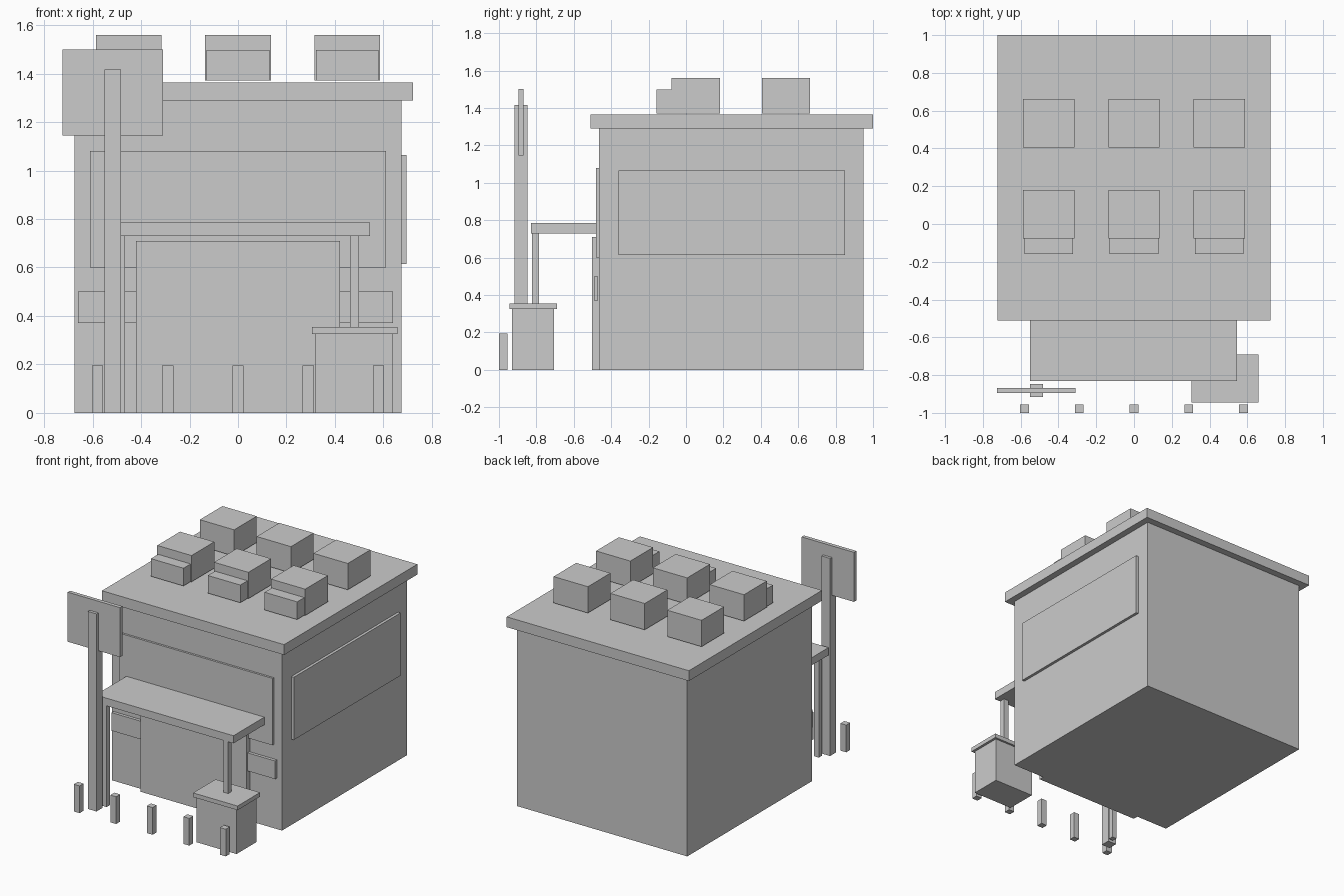
import bpy
import bmesh
from mathutils import Matrix, Vector

cube = bpy.data.objects.get("Cube")
if cube:
    bpy.data.objects.remove(cube, do_unlink=True)

# Single plain material
grey = bpy.data.materials.new("plain grey")
grey.use_nodes = True
colour = (0.6, 0.6, 0.6, 1)
grey.diffuse_color = colour
grey.node_tree.nodes["Principled BSDF"].inputs["Base Color"].default_value = colour


def box(name, x, y, z):
    """Flat-shaded box from (low, high) extents along each axis."""
    low, high = (Vector(v) for v in zip(x, y, z))
    bm = bmesh.new()
    bmesh.ops.create_cube(bm, size=1, matrix=Matrix.Diagonal((*(high - low), 1)))
    mesh = bpy.data.meshes.new(name)
    bm.to_mesh(mesh)
    bm.free()
    mesh.materials.append(grey)
    obj = bpy.data.objects.new(name, mesh)
    obj.location = (low + high) / 2
    bpy.context.collection.objects.link(obj)
    return obj


def span(centre, width):
    return centre - width / 2, centre + width / 2


# Building shell and roof slab
WALL = -0.465
box("building", (-0.675, 0.675), (WALL, 0.95), (0, 1.29))
box("roof_slab", (-0.723, 0.723), (-0.51, 1.0), (1.29, 1.364))

# Wall panels and entrance
box("front_window", (-0.61, 0.61), (-0.48, WALL), (0.6, 1.08))
box("left_window", (0.67, 0.695), (-0.36, 0.85), (0.615, 1.065))
box("front_band", (-0.66, 0.64), (-0.492, -0.47), (0.37, 0.5))
box("entrance", (-0.42, 0.42), (-0.503, WALL), (0, 0.71))

# Canopy on two posts
box("canopy", (-0.55, 0.545), (-0.83, WALL), (0.73, 0.785))
for side, x in (("right", -0.485), ("left", 0.48)):
    box(f"canopy_post_{side}", span(x, 0.037), (-0.823, -0.786), (0, 0.73))

# Kiosk counter
box("counter_base", (0.32, 0.64), (-0.93, -0.705), (0, 0.325))
box("counter_top", (0.305, 0.658), (-0.945, -0.69), (0.325, 0.355))

# Sign board on its pole
box("sign_pole", (-0.55, -0.482), (-0.916, -0.848), (0, 1.417))
box("sign_board", (-0.725, -0.31), (-0.895, -0.868), (1.145, 1.5))

# Row of bollards
for i in range(5):
    box(f"bollard_{i + 1}", span((i - 2) * 0.29, 0.046), (-1.0, -0.955), (0, 0.195))

# Rooftop units, the front row with a smaller box attached
for i in range(3):
    x = (i - 1) * 0.451
    box(f"roof_unit_front_{i + 1}", span(x, 0.272), (-0.077, 0.181), (1.371, 1.56))
    box(f"roof_unit_back_{i + 1}", span(x, 0.272), (0.406, 0.662), (1.371, 1.56))
    box(f"roof_duct_{i + 1}", span(x, 0.258), (-0.158, -0.077), (1.371, 1.498))
